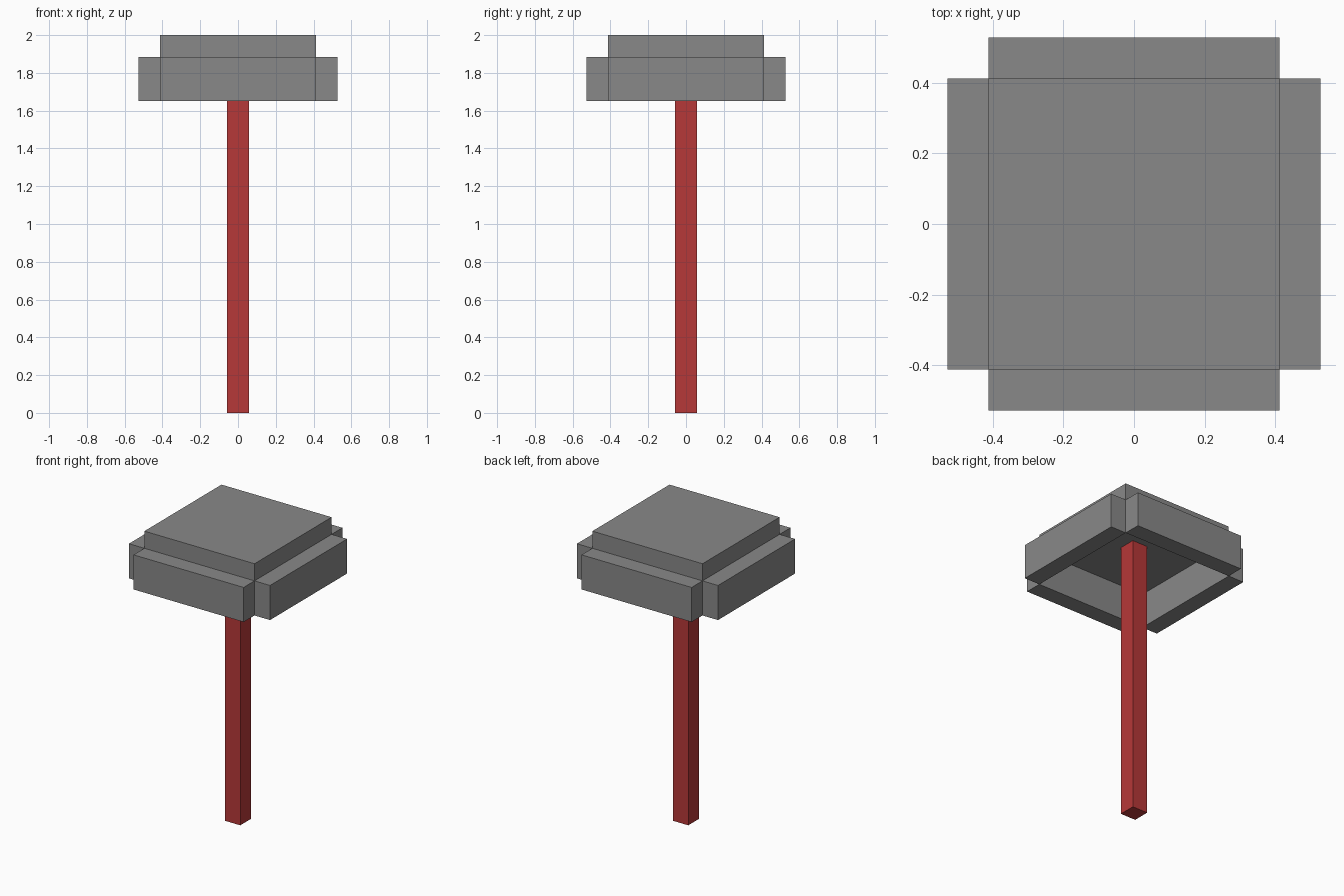
import bpy
import math

if "Cube" in bpy.data.objects:
    bpy.data.objects.remove(bpy.data.objects["Cube"], do_unlink=True)


def material(name, colour):
    mat = bpy.data.materials.new(name)
    mat.use_nodes = True
    mat.diffuse_color = colour
    mat.node_tree.nodes["Principled BSDF"].inputs["Base Color"].default_value = colour
    return mat


def box(name, centre, size, mat, angle=0):
    bpy.ops.mesh.primitive_cube_add(size=1, location=centre, rotation=(0, 0, angle))
    obj = bpy.context.object
    obj.name = name
    obj.scale = size
    obj.data.materials.append(mat)
    return obj


grey = material("canopy grey", (0.25, 0.25, 0.25, 1))
red = material("pole red", (0.47, 0.04, 0.04, 1))

HALF = 0.412      # half width of the top slab
RIM = 0.116       # thickness of slab and rim boards
UNDER = 1.884     # underside of the slab
LOW = 1.65        # bottom of the rim

# Pole reaching the underside of the canopy
box("pole", (0, 0, UNDER / 2), (0.114, 0.114, UNDER), red)

# Flat canopy top
box("canopy_top", (0, 0, UNDER + RIM / 2), (2 * HALF, 2 * HALF, RIM), grey)

# Four rim boards hanging around the hollow underside
reach = HALF + RIM / 2
for i, side in enumerate(("left", "back", "right", "front")):
    a = i * math.pi / 2
    box(f"rim_{side}", (reach * math.cos(a), reach * math.sin(a), (LOW + UNDER) / 2),
        (RIM, 2 * HALF, UNDER - LOW), grey, a)
